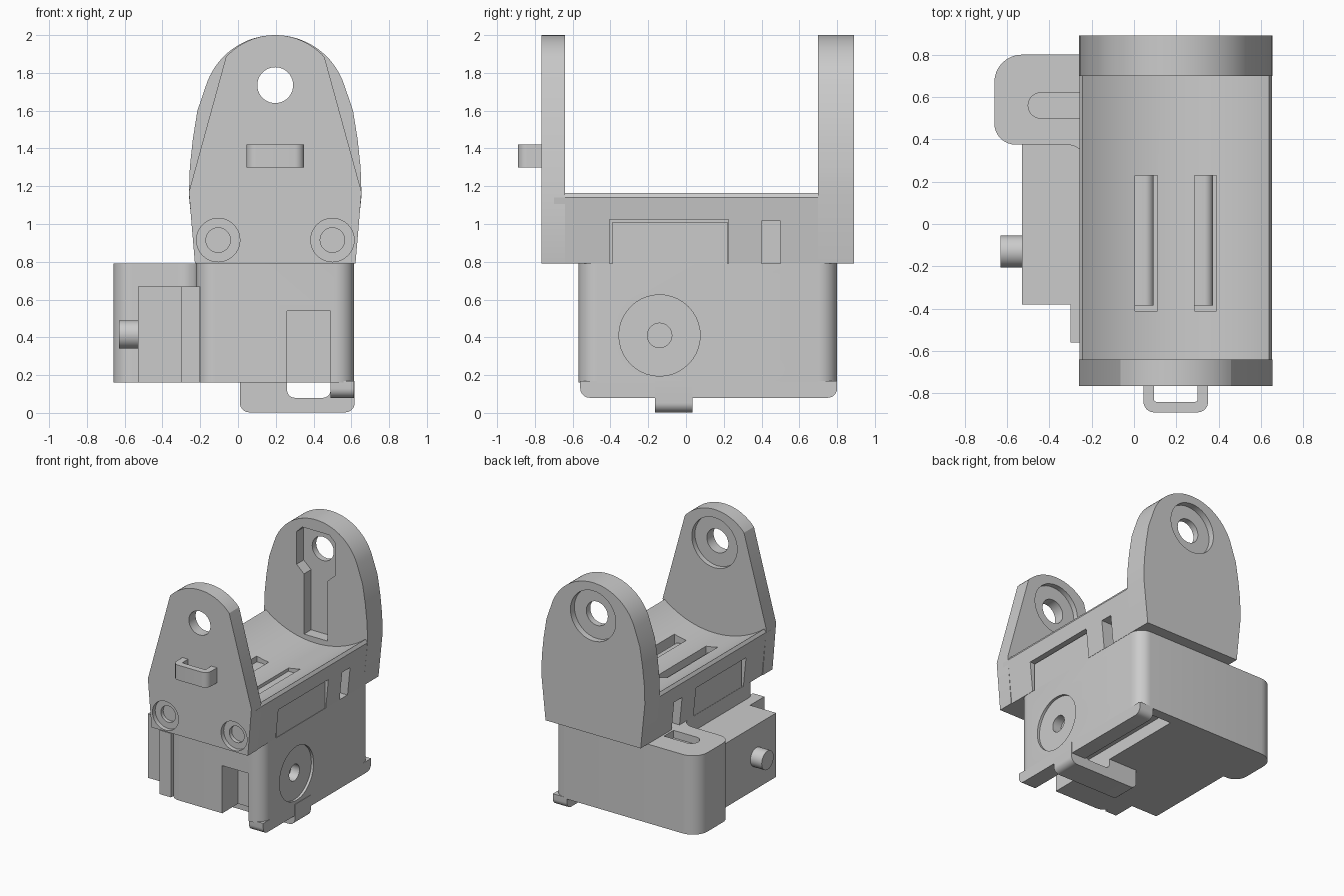
import bpy, bmesh, math
from mathutils import Vector

cube = bpy.data.objects.get("Cube")
if cube:
    bpy.data.objects.remove(cube)

grey = bpy.data.materials.new("plain grey")
grey.use_nodes = True
colour = (0.6, 0.6, 0.6, 1)
grey.diffuse_color = colour
grey.node_tree.nodes["Principled BSDF"].inputs["Base Color"].default_value = colour

CX = 0.197      # centre line of the cradle
HOLE_Z = 1.735  # height of the pivot holes


def prism(name, points, axis, lo, hi):
    """Extrude a flat outline along an axis; outline is (y,z), (x,z) or (x,y)."""
    def place(p, d):
        return {"x": (d, p[0], p[1]), "y": (p[0], d, p[1]), "z": (p[0], p[1], d)}[axis]
    bm = bmesh.new()
    face = bm.faces.new([bm.verts.new(place(p, lo)) for p in points])
    ext = bmesh.ops.extrude_face_region(bm, geom=[face])
    shift = Vector(place((0, 0), hi - lo))
    bmesh.ops.translate(bm, vec=shift, verts=[v for v in ext["geom"] if isinstance(v, bmesh.types.BMVert)])
    bmesh.ops.recalc_face_normals(bm, faces=bm.faces)
    mesh = bpy.data.meshes.new(name)
    bm.to_mesh(mesh)
    bm.free()
    mesh.materials.append(grey)
    obj = bpy.data.objects.new(name, mesh)
    bpy.context.collection.objects.link(obj)
    return obj


def rounded(corners, steps=8):
    """Outline from (a, b, radius) corners."""
    out = []
    for i, (a, b, r) in enumerate(corners):
        p = Vector((a, b))
        if r == 0:
            out.append(p)
            continue
        u = (Vector(corners[i - 1][:2]) - p).normalized()
        v = (Vector(corners[(i + 1) % len(corners)][:2]) - p).normalized()
        half = u.angle(v) / 2
        c = p + (u + v).normalized() * r / math.sin(half)
        reach = r / math.tan(half)
        start, end = (p + u * reach - c).normalized(), (p + v * reach - c).normalized()
        out += [c + start.slerp(end, k / steps).normalized() * r for k in range(steps + 1)]
    return out


def rect(a0, a1, b0, b1):
    return [(a0, b0), (a1, b0), (a1, b1), (a0, b1)]


def arc(a, b, r, start, end, n=32):
    angles = [math.radians(start + (end - start) * k / n) for k in range(n + 1)]
    return [(a + r * math.cos(t), b + r * math.sin(t)) for t in angles]


def disc(a, b, r):
    return arc(a, b, r, 0, 360, 40)[:-1]


def box(name, x0, x1, y0, y1, z0, z1):
    return prism(name, rect(x0, x1, y0, y1), "z", z0, z1)


def cut(obj, *cutters):
    bpy.context.view_layer.objects.active = obj
    for c in cutters:
        mod = obj.modifiers.new("cut", "BOOLEAN")
        mod.operation, mod.solver, mod.object = "DIFFERENCE", "EXACT", c
        bpy.ops.object.modifier_apply(modifier=mod.name)
        bpy.data.objects.remove(c)


def mirrored(right_side):
    """Right half of an outline, bottom to top, mirrored about the centre line."""
    return [(CX + a, b) for a, b in right_side] + [(CX - a, b) for a, b in reversed(right_side)]


# Lower housing with its side wing
housing = prism("housing", rounded([
    (-0.22, -0.57, 0.1), (0.615, -0.57, 0.1), (0.615, 0.8, 0.1), (-0.66, 0.8, 0.13),
    (-0.66, 0.375, 0.1), (-0.22, 0.375, 0.1)]), "z", 0.16, 0.79)
cut(housing,
    prism("wing_slot", rounded([(-0.5, 0.5, 0.059), (-0.24, 0.5, 0), (-0.24, 0.62, 0), (-0.5, 0.62, 0.059)]),
          "z", 0.73, 0.9),
    box("front_channel", 0.26, 0.49, -0.7, -0.37, 0.1, 0.54),
    box("bottom_recess", 0.26, 0.488, -0.3, 0.72, 0.1, 0.26),
    prism("dial_recess", disc(-0.14, 0.41, 0.215), "x", 0.595, 0.7),
    prism("dial_hole", disc(-0.14, 0.41, 0.065), "x", 0.52, 0.7))

# Side block with push button
prism("side_block", [(-0.53, -0.38), (-0.3, -0.38), (-0.3, -0.56), (-0.2, -0.56),
                     (-0.2, 0.4), (-0.53, 0.4)], "z", 0.16, 0.67)
prism("push_button", disc(-0.13, 0.415, 0.075), "x", -0.63, -0.5)

# Skirt under the right wall and the hooked strap across the bottom
prism("bottom_skirt", rounded([(-0.56, 0.08, 0.05), (0.8, 0.08, 0.05), (0.8, 0.17, 0), (-0.56, 0.17, 0)]),
      "x", 0.49, 0.615)
prism("bottom_strap", rounded([
    (0.01, 0.17, 0), (0.01, 0.003, 0.05), (0.618, 0.003, 0.05), (0.618, 0.17, 0),
    (0.49, 0.17, 0), (0.49, 0.08, 0.04), (0.26, 0.08, 0.04), (0.26, 0.17, 0)]), "y", -0.165, 0.035)

# Cradle with a hollow trough
TROUGH_R = 0.72
rim = math.degrees(math.acos(0.44 / TROUGH_R))
cradle = prism("cradle", [(CX - 0.455, 1.14), (CX - 0.42, 0.79), (CX + 0.42, 0.79), (CX + 0.455, 1.14)]
               + arc(CX, HOLE_Z, TROUGH_R, -rim, rim - 180), "y", -0.7, 0.8)
for x in (0.005, 0.285):
    cut(cradle, box("trough_slot", x, x + 0.105, -0.41, 0.23, 0.9, 1.2))
    # Spring finger lying in the slot
    prism("spring_finger", rounded([(x, 0.89, 0), (x + 0.088, 0.89, 0), (x + 0.088, 0.995, 0.04), (x, 0.995, 0)]),
          "y", -0.385, 0.23)
for side in (-1, 1):
    edge, inner = CX + side * 0.6, CX + side * 0.33
    x0, x1 = min(edge, inner), max(edge, inner)
    cut(cradle,
        box("tab_notch", x0, x1, -0.405, 0.225, 0.7, 1.025),
        box("clip_notch", x0, x1, 0.4, 0.5, 0.7, 1.015))
    a, b = sorted((CX + side * 0.32, CX + side * 0.415))
    box("tab_left" if side > 0 else "tab_right", a, b, -0.39, 0.22, 0.7, 1.01)

# Front pivot plate, straight tapered sides
top_r = 0.351
front = prism("front_plate", mirrored([(0.425, 0.79), (0.457, 1.17)] + arc(0, 2 - top_r, top_r, 42, 89, 14)),
              "y", -0.765, -0.64)
cut(front,
    prism("pivot_hole", disc(CX, HOLE_Z, 0.095), "y", -1, 0),
    prism("pivot_recess", disc(CX, HOLE_Z, 0.2), "y", -0.68, -0.5))
for x in (-0.105, 0.5):
    cut(front, prism("screw_seat", disc(x, 0.915, 0.115), "y", -0.9, -0.73),
        prism("screw_hole", disc(x, 0.915, 0.065), "y", -0.9, -0.66))

# Back pivot plate, bulging sides and a keyhole pocket
top_r = 0.385
back = prism("back_plate", mirrored(
    [(0.42, 0.79), (0.457, 1.15), (0.452, 1.3), (0.436, 1.45), (0.412, 1.6)]
    + arc(0, 2 - top_r, top_r, 18, 89, 18)), "y", 0.7, 0.89)
cut(back,
    prism("pivot_hole", disc(CX, HOLE_Z, 0.095), "y", 0.5, 1),
    prism("pivot_recess", disc(CX, HOLE_Z, 0.2), "y", 0.84, 1),
    prism("key_pocket", mirrored([(0.105, 1.06), (0.105, 1.54), (0.17, 1.6), (0.17, 1.86), (0.12, 1.91)]),
          "y", 0.5, 0.79))

# Cord loop on the front plate
prism("front_loop", rounded([
    (0.045, -0.75, 0), (0.045, -0.89, 0.05), (0.35, -0.89, 0.05), (0.35, -0.75, 0),
    (0.3, -0.75, 0), (0.3, -0.84, 0.01), (0.095, -0.84, 0.01), (0.095, -0.75, 0)]), "z", 1.3, 1.42)

# Smooth the round surfaces and keep the edges crisp
bpy.ops.object.select_all(action="DESELECT")
for obj in bpy.context.collection.objects:
    if obj.type == "MESH" and grey.name in obj.data.materials:
        obj.select_set(True)
        bpy.context.view_layer.objects.active = obj
bpy.ops.object.shade_smooth_by_angle(angle=math.radians(25))
